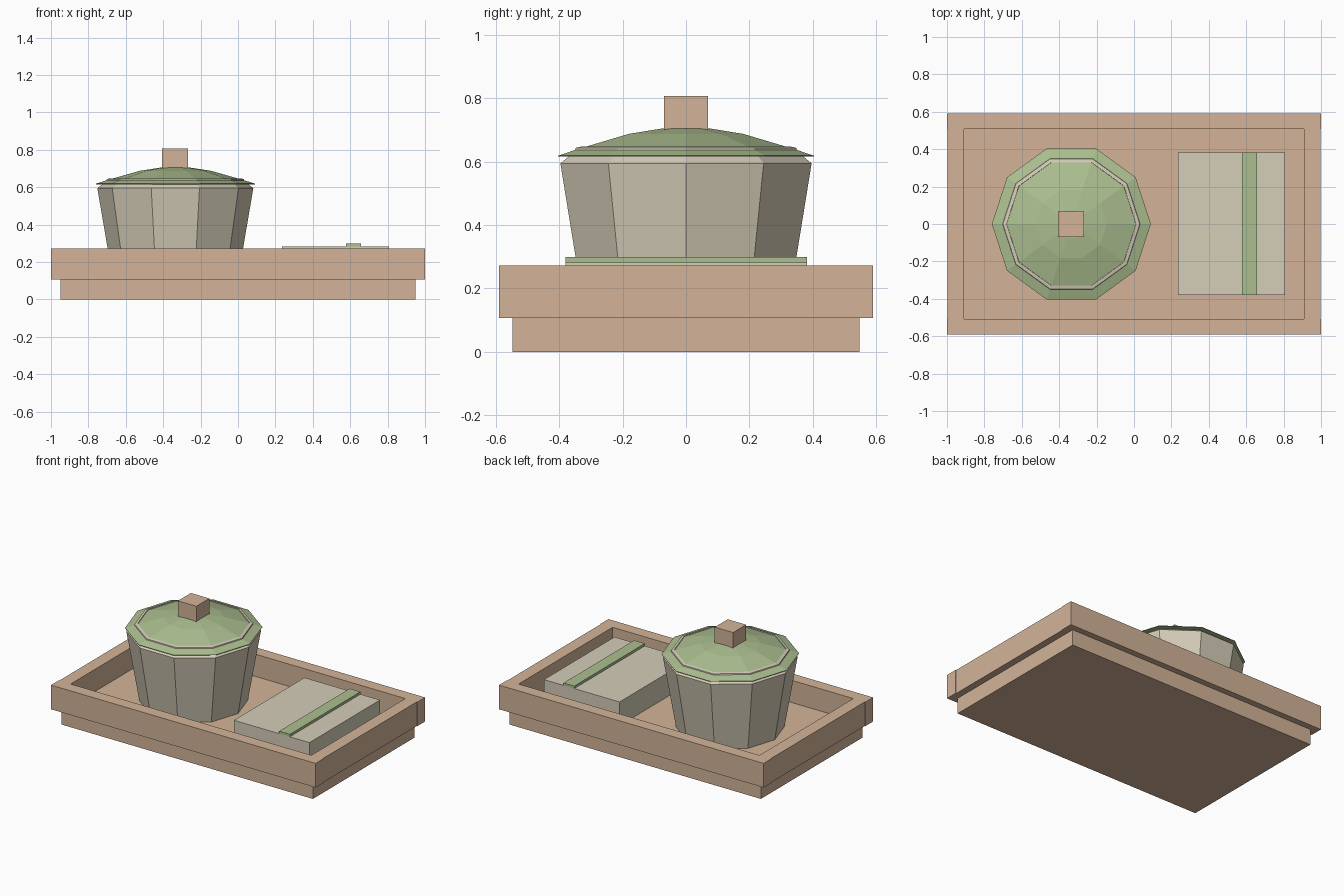
import bpy, bmesh, math

cube = bpy.data.objects.get("Cube")
if cube:
    bpy.data.objects.remove(cube, do_unlink=True)


def to_linear(c):
    c /= 255
    return c / 12.92 if c <= 0.04045 else ((c + 0.055) / 1.055) ** 2.4


def material(name, rgb):
    colour = tuple(to_linear(c) for c in rgb) + (1.0,)
    mat = bpy.data.materials.new(name)
    mat.use_nodes = True
    mat.diffuse_color = colour
    mat.node_tree.nodes["Principled BSDF"].inputs["Base Color"].default_value = colour
    return mat


WOOD = material("warm_wood", (211, 180, 152))
CREAM = material("cream", (213, 205, 184))
GREEN = material("sage_green", (172, 191, 144))


def finish(name, bm, mat):
    bmesh.ops.recalc_face_normals(bm, faces=bm.faces)
    mesh = bpy.data.meshes.new(name)
    bm.to_mesh(mesh)
    bm.free()
    mesh.materials.append(mat)
    obj = bpy.data.objects.new(name, mesh)
    bpy.context.collection.objects.link(obj)
    return obj


def box(name, x, y, z, mat):
    """Box from (low, high) ranges on each axis."""
    bm = bmesh.new()
    bmesh.ops.create_cube(bm, size=1)
    for v in bm.verts:
        for axis, (low, high) in enumerate((x, y, z)):
            v.co[axis] = low if v.co[axis] < 0 else high
    return finish(name, bm, mat)


SIDES = 10
POT_X = -0.335


def lathe(name, profile, mat, ring=False):
    """Ten-sided turned form; ring=True joins the profile ends."""
    bm = bmesh.new()
    loops = []
    for r, z in profile:
        loops.append([bm.verts.new((POT_X + r * math.cos(math.tau * i / SIDES),
                                    r * math.sin(math.tau * i / SIDES), z))
                      for i in range(SIDES)])
    pairs = list(zip(loops, loops[1:]))
    if ring:
        pairs.append((loops[-1], loops[0]))
    for a, b in pairs:
        for i in range(SIDES):
            j = (i + 1) % SIDES
            bm.faces.new((a[i], a[j], b[j], b[i]))
    if not ring:
        bm.faces.new(loops[0])
        bm.faces.new(loops[-1])
    bmesh.ops.remove_doubles(bm, verts=bm.verts, dist=0.0001)
    return finish(name, bm, mat)


# Tray: base slab with four rails standing proud of it
FLOOR, RAIL_LOW, RAIL_TOP = 0.12, 0.107, 0.272
box("tray_base", (-0.95, 0.95), (-0.548, 0.548), (0, FLOOR), WOOD)
for side, s in (("back", 1), ("front", -1)):
    box(side + "_rail", (-1, 1), sorted((0.507 * s, 0.59 * s)), (RAIL_LOW, RAIL_TOP), WOOD)
for side, s in (("left", 1), ("right", -1)):
    box(side + "_rail", sorted((0.91 * s, 0.996 * s)), (-0.507, 0.507), (RAIL_LOW, RAIL_TOP), WOOD)

# Pot with a chamfered lip
lathe("pot_body", [(0.336, FLOOR), (0.417, 0.595), (0.39, 0.616)], CREAM)

# Faceted lid, its inlaid ring and the square knob
lathe("lid", [(0.425, 0.616), (0.425, 0.619), (0.366, 0.638),
              (0.19, 0.688), (0.08, 0.705)], GREEN)
lathe("lid_ring", [(0.37, 0.63), (0.366, 0.644), (0.347, 0.648), (0.342, 0.63)],
      CREAM, ring=True)
box("lid_knob", (-0.405, -0.266), (-0.07, 0.07), (0.69, 0.808), WOOD)

# Folded cloth with a band across it
box("folded_cloth", (0.235, 0.806), (-0.38, 0.382), (FLOOR, 0.282), CREAM)
box("cloth_band", (0.577, 0.658), (-0.38, 0.382), (0.282, 0.299), GREEN)
